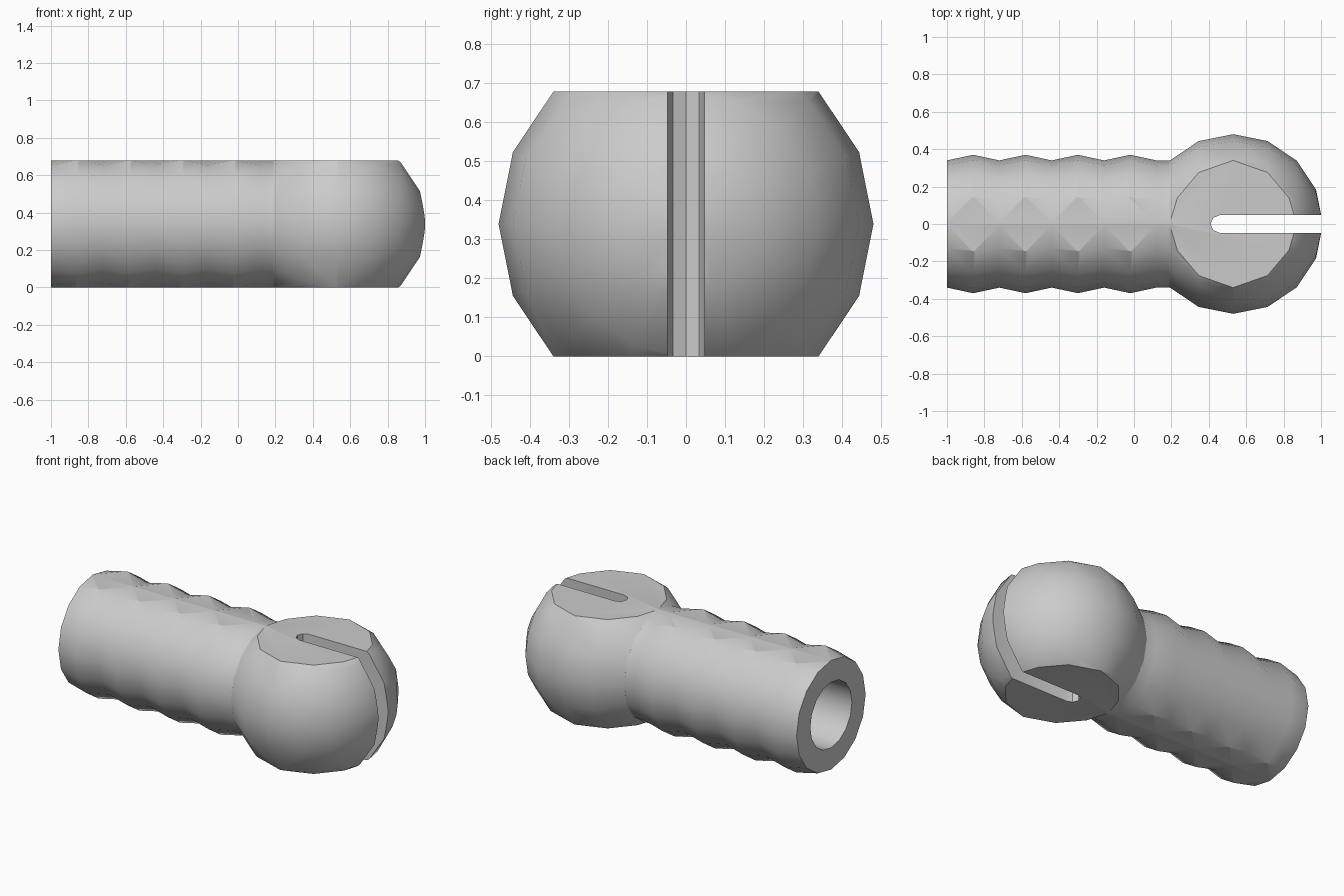
import bpy, bmesh, math
from mathutils import Matrix, Vector

default = bpy.data.objects.get("Cube")
if default:
    bpy.data.objects.remove(default)

SIDES = 16
MID_Z = 0.339
BALL_X, BALL_R = 0.53, 0.48
BAR_R, RIDGE_R, BORE_R = 0.34, 0.37, 0.205

grey = bpy.data.materials.new("plain grey")
grey.use_nodes = True
colour = (0.6, 0.6, 0.6, 1)
grey.diffuse_color = colour
grey.node_tree.nodes["Principled BSDF"].inputs["Base Color"].default_value = colour


def make_object(name, bm):
    bmesh.ops.recalc_face_normals(bm, faces=bm.faces)
    mesh = bpy.data.meshes.new(name)
    bm.to_mesh(mesh)
    bm.free()
    mesh.materials.append(grey)
    obj = bpy.data.objects.new(name, mesh)
    bpy.context.collection.objects.link(obj)
    return obj


def lathe(name, profile):
    """Revolve (x, radius) points about the long axis."""
    bm = bmesh.new()
    verts = [bm.verts.new((x, r, 0)) for x, r in profile]
    edges = [bm.edges.new(pair) for pair in zip(verts, verts[1:])]
    bmesh.ops.spin(bm, geom=verts + edges, cent=(0, 0, 0), axis=(1, 0, 0),
                   angle=math.tau, steps=SIDES, use_merge=True)
    bmesh.ops.remove_doubles(bm, verts=bm.verts, dist=0.0005)
    bmesh.ops.translate(bm, verts=bm.verts, vec=(0, 0, MID_Z))
    return make_object(name, bm)


def box(name, centre, size):
    bm = bmesh.new()
    bmesh.ops.create_cube(bm, size=1, matrix=Matrix.Translation(centre) @ Matrix.Diagonal((*size, 1)))
    return make_object(name, bm)


def slot(name, start, half):
    """Tall slot with a rounded inner end, open towards +x."""
    outline = [(2, -half)]
    for i in range(5):
        a = math.radians(270 - 45 * i)
        outline.append((start + half + half * math.cos(a), half * math.sin(a)))
    outline.append((2, half))
    bm = bmesh.new()
    face = bm.faces.new([bm.verts.new((x, y, -1)) for x, y in outline])
    top = bmesh.ops.extrude_face_region(bm, geom=[face])["geom"]
    bmesh.ops.translate(bm, verts=[v for v in top if isinstance(v, bmesh.types.BMVert)], vec=(0, 0, 3))
    return make_object(name, bm)


# Bore, ridged handle and ball as one turned profile
profile = [(0.1, 0), (0.1, BORE_R), (-1, BORE_R)]
for i in range(9):
    profile.append((-1 + 0.14 * i, RIDGE_R if i % 2 else BAR_R))
for k in range(6, -1, -1):
    a = math.radians(22.5 * k)
    profile.append((BALL_X + BALL_R * math.cos(a), BALL_R * math.sin(a)))
body = lathe("ball_ended_tube", profile)

# Flat top and bottom, and the slot through the ball
cutters = [
    box("top_cutter", Vector((0, 0, 1 + 2 * MID_Z)), (4, 4, 2)),
    box("bottom_cutter", Vector((0, 0, -1)), (4, 4, 2)),
    slot("slot_cutter", 0.41, 0.047),
]
bpy.context.view_layer.objects.active = body
cutters[0].location.z = cutters[1].location.z = 0
for cutter in cutters:
    cutter.hide_render = True
    mod = body.modifiers.new(cutter.name, "BOOLEAN")
    mod.operation = "DIFFERENCE"
    mod.solver = "EXACT"
    mod.object = cutter
    bpy.ops.object.modifier_apply(modifier=mod.name)
    bpy.data.objects.remove(cutter)

# Smooth shading with crisp cut edges
bpy.ops.object.select_all(action="DESELECT")
body.select_set(True)
bpy.ops.object.shade_smooth_by_angle(angle=math.radians(30))
